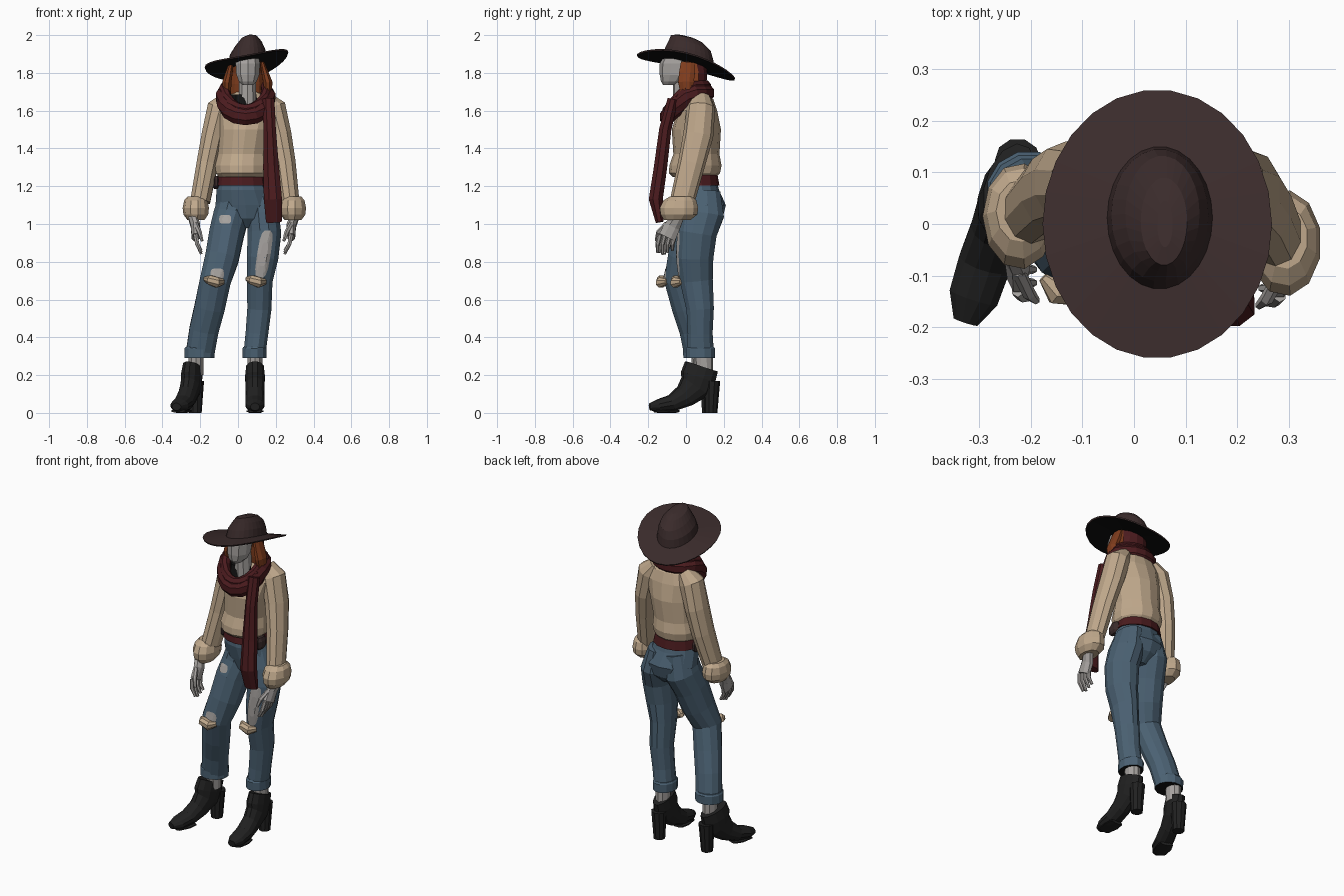
import bpy, bmesh, math
from mathutils import Vector
from mathutils.bvhtree import BVHTree

cube = bpy.data.objects.get("Cube")
if cube:
    bpy.data.objects.remove(cube)


def material(name, r, g, b):
    m = bpy.data.materials.new(name)
    m.use_nodes = True
    m.diffuse_color = (r, g, b, 1)
    for node in m.node_tree.nodes:
        if node.type == 'BSDF_PRINCIPLED':
            node.inputs["Base Color"].default_value = (r, g, b, 1)
            node.inputs["Roughness"].default_value = 0.9
    return m


TAN = material("tan wool", .52, .39, .26)
DENIM = material("blue denim", .07, .12, .17)
SCARF = material("dark red cloth", .07, .011, .013)
HAT = material("brown felt", .042, .024, .024)
BLACK = material("black lining", .006, .006, .006)
LEATHER = material("charcoal leather", .015, .015, .015)
SKIN = material("grey skin", .38, .36, .345)
HAIR = material("copper hair", .21, .045, .012)


def add_mesh(name, verts, faces, mats):
    bm = bmesh.new()
    vs = [bm.verts.new(v) for v in verts]
    for f in faces:
        bm.faces.new([vs[i] for i in f])
    bmesh.ops.recalc_face_normals(bm, faces=bm.faces)
    mesh = bpy.data.meshes.new(name)
    bm.to_mesh(mesh)
    bm.free()
    for m in mats:
        mesh.materials.append(m)
    obj = bpy.data.objects.new(name, mesh)
    bpy.context.collection.objects.link(obj)
    return obj


def loft(name, rings, mat, n=12, level=False, closed=False, ref=(1, 0, 0)):
    """Skin elliptical rings (x, y, z, width, depth), level or square to the path."""
    pts = [Vector(r[:3]) for r in rings]
    count = len(rings)
    verts, faces = [], []
    for i, r in enumerate(rings):
        if closed:
            t = pts[(i + 1) % count] - pts[i - 1]
        else:
            t = pts[min(i + 1, count - 1)] - pts[max(i - 1, 0)]
        t = Vector((0, 0, -1)) if level else t.normalized()
        u = Vector(ref)
        u = (u - t * u.dot(t)).normalized()
        v = t.cross(u)
        for k in range(n):
            a = math.tau * (k + .5) / n
            verts.append(pts[i] + u * r[3] * math.cos(a) + v * r[4] * math.sin(a))
    for i in range(count if closed else count - 1):
        j = (i + 1) % count
        for k in range(n):
            m = (k + 1) % n
            faces.append((i * n + k, i * n + m, j * n + m, j * n + k))
    if not closed:
        faces += [tuple(range(n)), tuple(range((count - 1) * n, count * n))]
    return add_mesh(name, verts, faces, [mat])


def patch(name, target, x, z, w, h, lean, mat):
    """Thin rounded plate laid on the front of a part."""
    me = target.data
    tree = BVHTree.FromPolygons([v.co for v in me.vertices], [p.vertices[:] for p in me.polygons])
    n, verts, faces = 14, [], []
    for s in (.5, .8, 1):
        for k in range(n):
            a = math.tau * k / n
            dx, dz = [math.copysign(abs(c) ** .6, c) * s for c in (math.cos(a), math.sin(a))]
            p = Vector((x + dx * w + dz * lean, -1, z + dz * h))
            hit = tree.ray_cast(p, Vector((0, 1, 0)))[0]
            p.y = hit.y - .005 if hit else 0
            verts.append(p)
    for i in range(2):
        for k in range(n):
            m = (k + 1) % n
            faces.append((i * n + k, i * n + m, i * n + n + m, i * n + n + k))
    faces.append(tuple(range(n)))
    return add_mesh(name, verts, faces, [mat])


# Jacket body with a bloused hem
loft("jacket", [(.02, .045, 1.25, .125, .115), (.02, .045, 1.27, .14, .135), (.02, .05, 1.31, .145, .138),
                (.025, .055, 1.37, .135, .122), (.04, .055, 1.5, .145, .13), (.05, .06, 1.6, .17, .105),
                (.05, .06, 1.66, .135, .085), (.045, .04, 1.7, .06, .06)], TAN, 14, level=True)

# Belt, hip pouches, hips and legs
loft("belt", [(.02, .057, 1.26, .13, .11), (.022, .057, 1.205, .142, .12)], SCARF, 14, level=True)
for side, x, y in (("left", .15, .01), ("right", -.115, .05)):
    loft(side + "_hip_pouch", [(x, y, 1.255, .012, .03), (x, y, 1.235, .02, .045), (x, y, 1.2, .02, .045),
                               (x, y, 1.185, .012, .03)], HAT, 8, level=True)
loft("hips", [(.02, .055, 1.25, .122, .1), (.025, .06, 1.18, .142, .115), (.04, .085, 1.1, .163, .126),
              (.045, .085, 1.03, .15, .108), (.05, .08, .98, .09, .06)], DENIM, 14, level=True)
left_leg = loft("left_leg", [(.11, .085, 1.17, .06, .1), (.13, .085, 1.05, .088, .12), (.14, .06, .95, .092, .106),
                             (.13, .048, .82, .086, .1), (.115, .055, .7, .07, .09), (.113, .075, .55, .066, .075),
                             (.1, .075, .42, .062, .068), (.088, .077, .32, .06, .073)], DENIM)
right_leg = loft("right_leg", [(-.015, .085, 1.17, .08, .1), (-.035, .083, 1.05, .097, .12), (-.06, .04, .95, .095, .11),
                               (-.085, 0, .82, .092, .1), (-.12, -.035, .7, .085, .083), (-.15, 0, .56, .083, .078),
                               (-.18, .035, .44, .08, .073), (-.2, .06, .32, .078, .073)], DENIM)
for side, x, y, w, ax in (("left", .087, .077, .066, .09), ("right", -.204, .062, .082, -.222)):
    hem = loft(side + "_hem", [(x, y, .35, w - .006, .073), (x, y, .34, w, .08), (x, y, .29, w, .079)],
               DENIM, level=True)
    hem.data.materials.append(BLACK)
    hem.data.polygons[-1].material_index = 1
    loft(side + "_ankle", [(ax, y + .015, .34, .042, .052), (ax, y + .02, .2, .04, .047)], SKIN, 10, level=True)

# Torn holes and knee pads
patch("right_thigh_hole", right_leg, -.068, 1.025, .032, .024, 0, SKIN)
patch("right_knee_hole", right_leg, -.11, .735, .036, .03, 0, SKIN)
patch("left_thigh_hole", left_leg, .137, .84, .036, .128, .02, SKIN)
for side, x, y in (("left", .097, -.045), ("right", -.125, -.122)):
    loft(side + "_knee_pad", [(x - .05, y + .02, .71, .012, .012), (x - .025, y - .005, .705, .026, .03),
                              (x + .015, y - .01, .69, .029, .03), (x + .045, y + .02, .695, .016, .014)],
         TAN, 8, ref=(0, 0, 1))


# Heeled boots with tops cut lower at the back
def boot(side, px, py, turn):
    parts = [loft(side + "_boot", [(0, -.042, .245, .048, .088), (0, -.06, .19, .054, .092), (0, -.075, .14, .052, .085),
                                   (0, -.13, .09, .05, .062), (0, -.2, .052, .053, .045),
                                   (0, -.27, .038, .05, .036), (0, -.32, .032, .025, .02)], LEATHER),
             loft(side + "_boot_heel", [(0, .008, .17, .045, .043), (0, .004, .09, .04, .04),
                                        (0, .002, 0, .034, .034)], LEATHER, 10, level=True),
             loft(side + "_sole", [(0, -.17, .01, .04, .01), (0, -.22, .008, .05, .008),
                                   (0, -.29, .01, .04, .01)], LEATHER, 8)]
    for p in parts:
        p.location = (px, py, 0)
        p.rotation_euler.z = math.radians(turn)


boot("left", .09, .13, 0)
boot("right", -.227, .115, -18)

# Sleeves
loft("left_sleeve", [(.14, .08, 1.67, .04, .05), (.185, .08, 1.615, .072, .075), (.222, .065, 1.47, .064, .08),
                     (.25, .03, 1.32, .058, .072), (.275, -.02, 1.12, .052, .065)], TAN, 10)
loft("right_sleeve", [(-.05, .08, 1.67, .04, .05), (-.095, .08, 1.615, .072, .075), (-.132, .08, 1.47, .064, .08),
                      (-.162, .065, 1.32, .06, .075), (-.2, .025, 1.12, .055, .065)], TAN, 10)


# Fur cuffs and hands
def cuff_and_hand(side, x, y, hx, hy, inward):
    loft(side + "_cuff", [(x, y + .01, 1.145, .045, .06), (x, y + .005, 1.125, .063, .088), (x, y, 1.085, .071, .103),
                          (x, y, 1.05, .067, .098), (x, y - .01, 1.02, .045, .07)], TAN, 11, level=True)
    loft(side + "_palm", [(hx - inward, hy + .02, 1.06, .025, .03), (hx, hy - .02, .99, .027, .045),
                          (hx, hy - .05, .93, .022, .05)], SKIN, 8)
    for i in range(4):
        fy = hy - .088 + i * .026
        loft(side + "_finger", [(hx, fy, .945, .013, .014), (hx + inward * .4, fy - .012, .895, .012, .012),
                                (hx + inward * 1.4, fy - .012, .84 + .01 * abs(i - 1), .008, .008)], SKIN, 6)
    loft(side + "_thumb", [(hx, hy - .05, 1, .014, .016), (hx + inward, hy - .095, .955, .013, .014),
                           (hx + inward * 1.6, hy - .108, .91, .008, .008)], SKIN, 6)


cuff_and_hand("left", .292, -.037, .282, -.05, -.025)
cuff_and_hand("right", -.222, .015, -.225, -.04, .022)

# Neck, head and hair, the back of the head wrapped in dark red cloth
loft("shirt_collar", [(.035, 0, 1.6, .08, .08), (.03, 0, 1.685, .07, .06)], BLACK, 10, level=True)
loft("neck", [(.05, -.02, 1.62, .05, .05), (.05, -.02, 1.8, .045, .05)], SKIN, 10, level=True)
loft("head", [(.052, -.085, 1.735, .03, .035), (.052, -.073, 1.755, .05, .06), (.052, -.06, 1.79, .064, .079),
              (.052, -.054, 1.85, .068, .085), (.052, -.05, 1.88, .062, .072)], SKIN, 10, level=True)
hair = loft("hair", [(.045, .055, 1.66, .09, .05), (.048, .05, 1.74, .092, .06), (.05, .05, 1.8, .085, .065),
                     (.05, .035, 1.86, .077, .075)], HAIR, 12, level=True)
hair.data.materials.append(SCARF)
for p in hair.data.polygons:
    p.material_index = 1 if p.normal.y > .4 else 0
for side, x, lean in (("right", -.035, -.024), ("left", .128, .03)):
    loft(side + "_hair_lock", [(x, .01, 1.855, .012, .04), (x + lean * .5, .005, 1.8, .02, .045),
                               (x + lean, 0, 1.75, .026, .045), (x + lean, .005, 1.69, .024, .035)], HAIR, 8)

# Scarf loops and hanging end
for name, r, z, thick in (("scarf_lower_loop", 1, 1.677, .048), ("scarf_upper_loop", .93, 1.707, .038)):
    loop = []
    for k in range(16):
        c, s = math.cos(math.tau * k / 16), math.sin(math.tau * k / 16)
        loop.append((.04 + .122 * r * c, .005 + .108 * r * s, z + .11 * min(s, .15), thick, thick * .8))
    loft(name, loop, SCARF, 8, closed=True, ref=(0, 0, 1))
loft("scarf_end", [(.16, -.07, 1.66, .035, .03), (.168, -.11, 1.5, .035, .035), (.175, -.135, 1.3, .045, .038),
                   (.185, -.16, 1.13, .052, .04), (.19, -.14, 1.01, .045, .022)], SCARF, 8)

# Wide tilted hat: underside, rim, crown wall, pinched top
N = 26
verts, faces = [], []
for cx, cy, rx, ry, lift in ((.05, .01, .08, .1, -.012), (.045, 0, .219, .257, -.008), (.045, 0, .222, .26, 0),
                             (.05, .012, .102, .138, .004), (.05, .017, .094, .128, .05), (.055, .02, .072, .112, .09),
                             (.058, .005, .045, .085, .12), (.06, 0, .015, .045, .13)):
    for k in range(N):
        a = math.tau * k / N
        x, y = cx + rx * math.cos(a), cy + ry * math.sin(a)
        dx, dy = x - .045, y
        z = 1.86 + .18 * dx - .24 * dy - .4 * dy * dy + .2 * dx * dx
        verts.append((x, y, z + lift))
rows = len(verts) // N
for i in range(rows - 1):
    for k in range(N):
        m = (k + 1) % N
        faces.append((i * N + k, i * N + m, i * N + N + m, i * N + N + k))
faces += [tuple(range(N)), tuple(range((rows - 1) * N, rows * N))]
hat = add_mesh("hat", verts, faces, [HAT, BLACK])
for p in hat.data.polygons:
    p.material_index = 1 if p.normal.z < -.5 else 0
